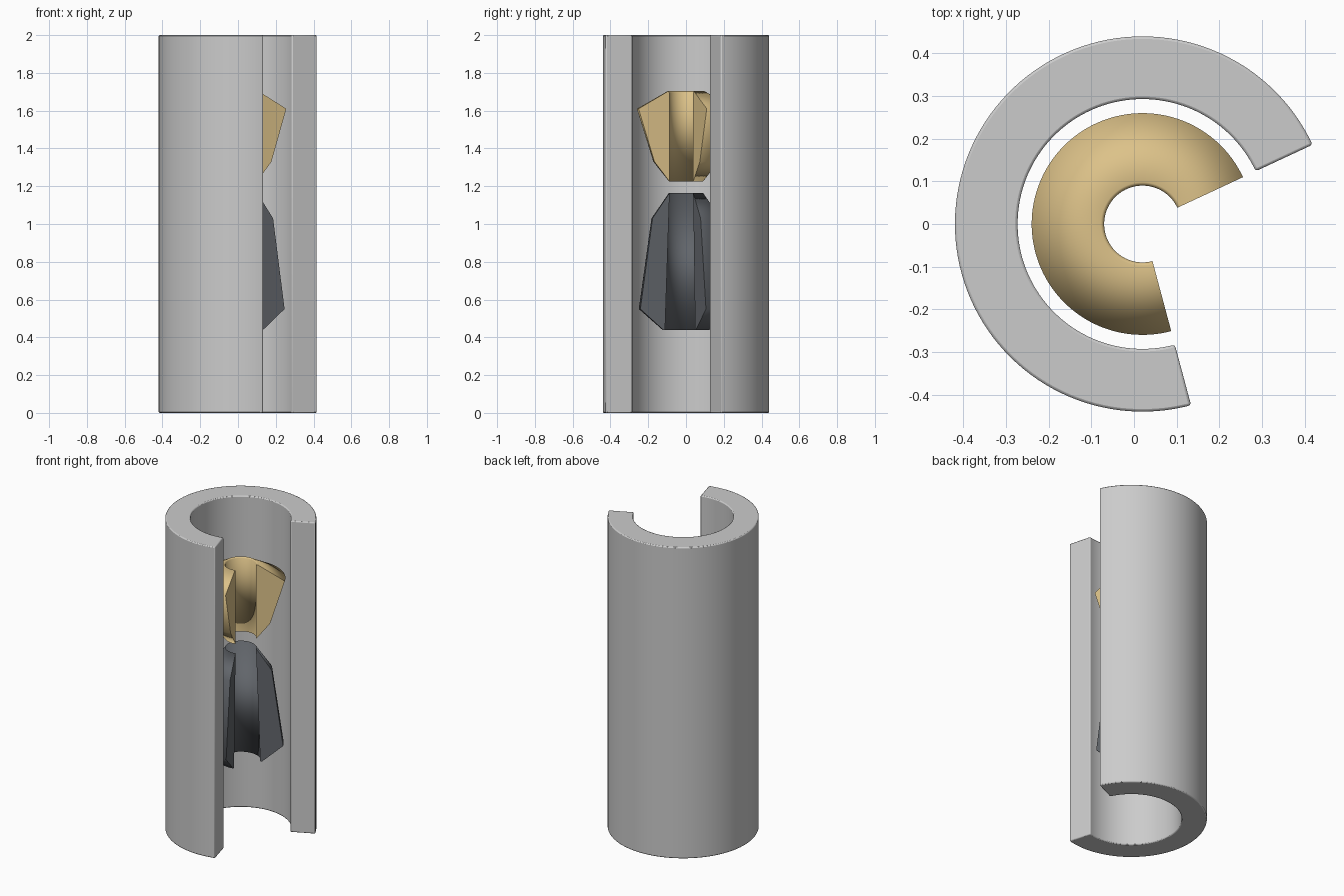
import bpy, bmesh, math

if "Cube" in bpy.data.objects:
    bpy.data.objects.remove(bpy.data.objects["Cube"])

CX = 0.02                                   # axis of the sleeve
START, END = math.radians(25), math.radians(285)


def revolve(name, profile, steps=96, colour=None):
    """Sweep a closed (radius, height) profile around the axis, leaving an open wedge."""
    bm = bmesh.new()
    rings = []
    for i in range(steps + 1):
        a = START + (END - START) * i / steps
        rings.append([bm.verts.new((CX + r * math.cos(a), r * math.sin(a), z))
                      for r, z in profile])
    n = len(profile)
    for p, q in zip(rings, rings[1:]):
        for j in range(n):
            k = (j + 1) % n
            bm.faces.new((p[j], q[j], q[k], p[k])).smooth = True
    # flat end caps with crisp borders
    for cap in (bm.faces.new(rings[0]), bm.faces.new(rings[-1])):
        for e in cap.edges:
            e.smooth = False
    bmesh.ops.recalc_face_normals(bm, faces=bm.faces[:])
    mesh = bpy.data.meshes.new(name)
    bm.to_mesh(mesh)
    bm.free()
    obj = bpy.data.objects.new(name, mesh)
    bpy.context.collection.objects.link(obj)
    if colour:
        mat = bpy.data.materials.new(name + "_material")
        mat.diffuse_color = (*colour, 1)
        mat.use_nodes = True
        mat.node_tree.nodes["Principled BSDF"].inputs["Base Color"].default_value = mat.diffuse_color
        mesh.materials.append(mat)
    return obj


# Outer cutaway sleeve with slightly eased edges
sleeve = revolve("cutaway_sleeve", [(0.293, 0), (0.44, 0), (0.44, 2), (0.293, 2)])
bevel = sleeve.modifiers.new("eased_edges", 'BEVEL')
bevel.width = 0.006
bevel.segments = 2
bevel.limit_method = 'ANGLE'
bevel.angle_limit = math.radians(40)
bpy.context.view_layer.objects.active = sleeve
sleeve.select_set(True)
bpy.ops.object.shade_smooth_by_angle(angle=math.radians(30))

# Upper brass collar, wide near the top
revolve("upper_collar",
        [(0.09, 1.225), (0.173, 1.33), (0.26, 1.61), (0.098, 1.703), (0.09, 1.695)],
        colour=(0.72, 0.54, 0.25))

# Lower dark collar, wide near the bottom
revolve("lower_collar",
        [(0.115, 0.44), (0.125, 0.44), (0.25, 0.55), (0.183, 1.03), (0.09, 1.165)],
        colour=(0.12, 0.13, 0.145))
